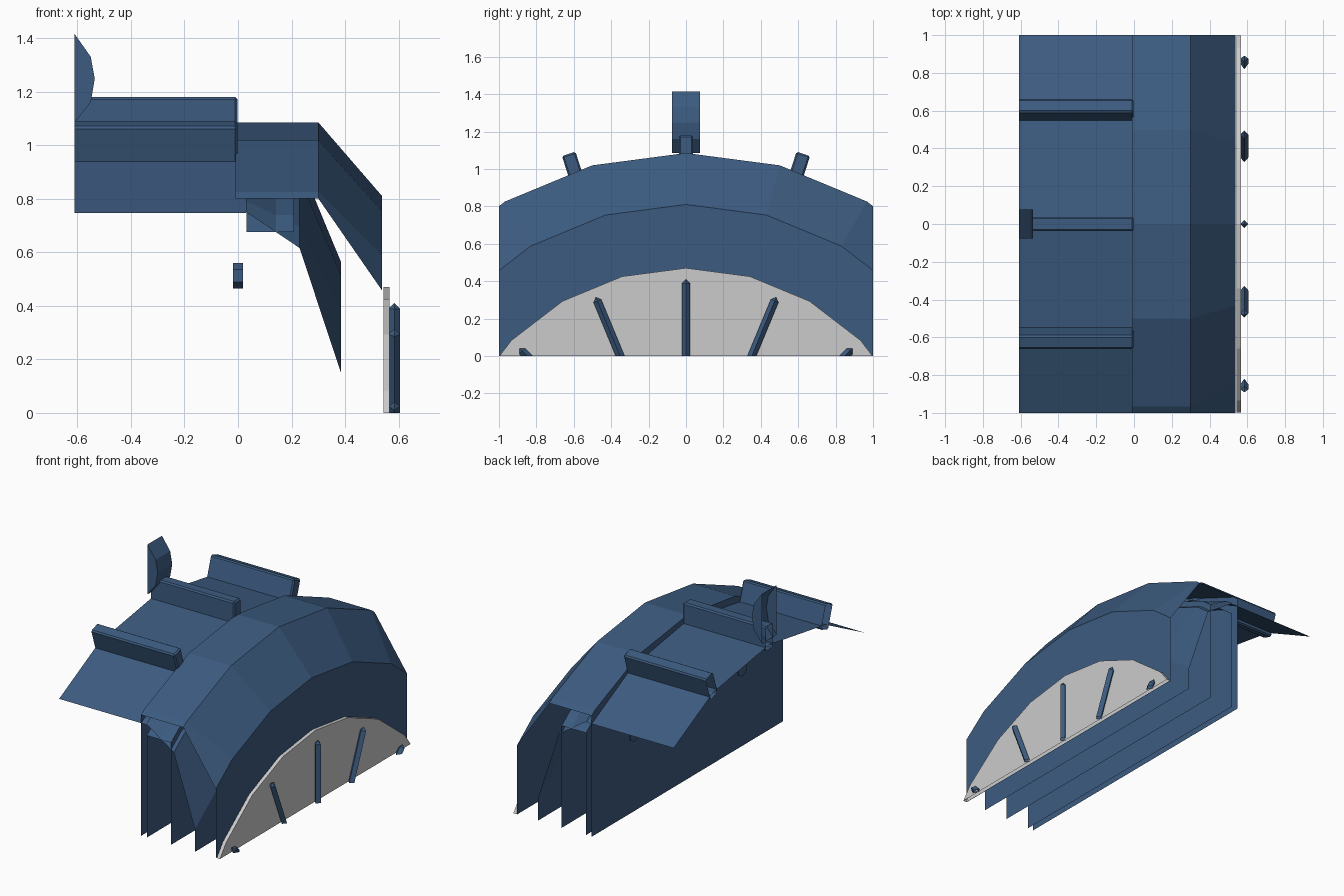
import bpy, bmesh
from math import sin, cos, pi, radians
from mathutils import Matrix, Vector

if "Cube" in bpy.data.objects:
    bpy.data.objects.remove(bpy.data.objects["Cube"])

AXIS_Z = -0.85          # height of the wheel axis (below the cut)
LEFT = -0.61            # left cutting plane

blue = bpy.data.materials.new("blue_paint")
blue.diffuse_color = (0.045, 0.105, 0.215, 1)
blue.use_nodes = True
blue.node_tree.nodes["Principled BSDF"].inputs["Base Color"].default_value = blue.diffuse_color


def finish(bm, name, mat=blue):
    """Trim to the cut-out box (left open, as thin shells) and make an object."""
    for co, no in (((0, 1, 0), (0, 1, 0)), ((0, -1, 0), (0, -1, 0)),
                   ((0, 0, 0), (0, 0, -1)), ((LEFT, 0, 0), (-1, 0, 0))):
        geom = bm.verts[:] + bm.edges[:] + bm.faces[:]
        bmesh.ops.bisect_plane(bm, geom=geom, plane_co=co, plane_no=no,
                               dist=1e-5, clear_outer=True)
    me = bpy.data.meshes.new(name)
    bm.to_mesh(me)
    bm.free()
    if mat:
        me.materials.append(mat)
    ob = bpy.data.objects.new(name, me)
    bpy.context.collection.objects.link(ob)
    return ob


def revolve(name, profile, n, cap_start=False, cap_end=False, mat=blue):
    """Sweep (x, radius) points round the wheel axis with n flat sides."""
    bm = bmesh.new()
    rings = [[bm.verts.new((x, r * sin(2 * pi * i / n), AXIS_Z + r * cos(2 * pi * i / n)))
              for i in range(n)] for x, r in profile]
    for a, b in zip(rings, rings[1:]):
        for i in range(n):
            j = (i + 1) % n
            bm.faces.new((a[i], b[i], b[j], a[j]))
    if cap_start:
        bm.faces.new(rings[0])
    if cap_end:
        bm.faces.new(rings[-1][::-1])
    return finish(bm, name, mat)


def spin(bm, degrees):
    """Turn a part round the wheel axis."""
    rot = Matrix.Rotation(-radians(degrees), 4, 'X')
    bmesh.ops.rotate(bm, verts=bm.verts, cent=(0, 0, AXIS_Z), matrix=rot)


# Shells
revolve("outer_rim", [(-0.01, 1.935), (0.3, 1.935), (0.538, 1.66)], 24, True, True)
revolve("drum_panel", [(-0.8, 1.9), (0.03, 1.9)], 20)
revolve("inner_cone", [(0.03, 1.895), (0.23, 1.787), (0.385, 1.413)], 24, False, True)
revolve("inner_ring", [(0.032, 1.835), (0.21, 1.835)], 24, True, True)
revolve("side_disc", [(0.543, 1.32), (0.566, 1.32)], 24, True, True, None)

# Pointed diamond-section spokes on the disc
for k in range(-2, 3):
    bm = bmesh.new()
    h = 0.022
    cross = [(0.584 + h, 0), (0.584, h), (0.584 - h, 0), (0.584, -h)]
    low, high = [[bm.verts.new((x, y, AXIS_Z + r)) for x, y in cross] for r in (0.8, 1.238)]
    tip = bm.verts.new((0.584, 0, AXIS_Z + 1.26))
    for i in range(4):
        j = (i + 1) % 4
        bm.faces.new((low[i], low[j], high[j], high[i]))
        bm.faces.new((high[i], high[j], tip))
    spin(bm, 22.5 * k)
    finish(bm, f"spoke_{k + 3}")

# Bevelled tread bars on the drum
for k in (-1, 0, 1):
    bm = bmesh.new()
    bmesh.ops.create_cube(bm, size=1, matrix=Matrix.Translation((-0.4, 0, AXIS_Z + 1.95))
                          @ Matrix.Diagonal((0.796, 0.076, 0.16, 1)))
    bmesh.ops.bevel(bm, geom=bm.edges[:], offset=0.009, segments=1, affect='EDGES')
    spin(bm, 18 * k)
    finish(bm, f"tread_bar_{k + 2}")

# Upright faceted hook at the left end, open on the cut side
bm = bmesh.new()
outline = [(LEFT, 1.415), (-0.55, 1.33), (-0.535, 1.248), (-0.55, 1.16), (LEFT, 1.085)]
near, far = [[bm.verts.new((x, y, z)) for x, z in outline] for y in (-0.076, 0.076)]
for i in range(4):
    bm.faces.new((near[i], near[i + 1], far[i + 1], far[i]))
bm.faces.new(near[::-1])
bm.faces.new(far)
finish(bm, "end_hook")

# Hexagonal bolts on the back wall
for side in (-1, 1):
    bm = bmesh.new()
    bmesh.ops.create_cone(bm, cap_ends=True, segments=6, radius1=0.048, radius2=0.048, depth=0.038,
                          matrix=Matrix.Translation((0, side * 0.565, 0.512))
                          @ Matrix.Rotation(pi / 2, 4, 'Y') @ Matrix.Rotation(pi / 2, 4, 'Z'))
    finish(bm, "bolt_right" if side > 0 else "bolt_left")
